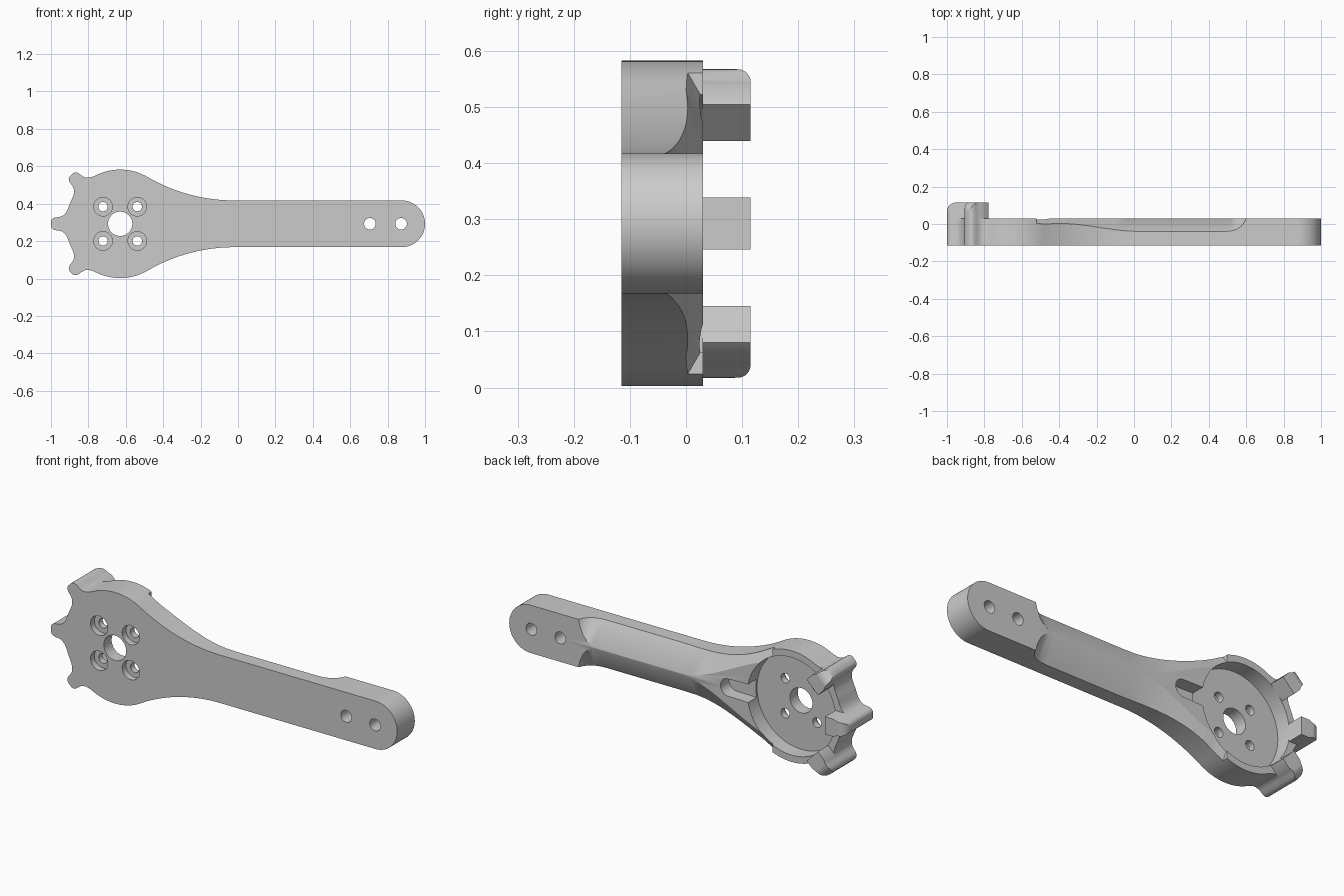
import bpy, bmesh, math
from mathutils import Vector

if "Cube" in bpy.data.objects:
    bpy.data.objects.remove(bpy.data.objects["Cube"])

CX, CZ = -0.63, 0.2925          # motor mount centre
FRONT, BACK, TOP = -0.115, 0.03, 0.115
R, ARM = 0.29, 0.125            # mount radius, arm half width
TAU = math.tau

grey = bpy.data.materials.new("grey plastic")
grey.diffuse_color = (0.6, 0.6, 0.6, 1)
grey.use_nodes = True
grey.node_tree.nodes["Principled BSDF"].inputs["Base Color"].default_value = grey.diffuse_color


def loft(name, a, b):
    """Solid between two matching rings of 3D points."""
    bm = bmesh.new()
    va = [bm.verts.new(p) for p in a]
    vb = [bm.verts.new(p) for p in b]
    bm.faces.new(va)
    bm.faces.new(vb[::-1])
    n = len(a)
    for i in range(n):
        j = (i + 1) % n
        bm.faces.new((va[i], vb[i], vb[j], va[j]))
    bmesh.ops.recalc_face_normals(bm, faces=bm.faces)
    me = bpy.data.meshes.new(name)
    bm.to_mesh(me)
    bm.free()
    me.materials.append(grey)
    ob = bpy.data.objects.new(name, me)
    bpy.context.collection.objects.link(ob)
    return ob


def prism(name, pts, y0, y1):
    """Extrude an (x, z) outline along y; z is measured from the centre line."""
    return loft(name, [(x, y0, z + CZ) for x, z in pts], [(x, y1, z + CZ) for x, z in pts])


def arc(x, z, r, a0, a1, n):
    return [(x + r * math.cos(a0 + (a1 - a0) * i / n),
             z + r * math.sin(a0 + (a1 - a0) * i / n)) for i in range(n + 1)]


def disc(name, x, z, r, y0, y1, n=32):
    return prism(name, arc(x, z, r, 0, TAU, n)[:-1], y0, y1)


def boolean(ob, tool, op='DIFFERENCE'):
    m = ob.modifiers.new("cut", 'BOOLEAN')
    m.operation, m.solver, m.object = op, 'EXACT', tool
    bpy.context.view_layer.objects.active = ob
    bpy.ops.object.modifier_apply(modifier=m.name)
    bpy.data.objects.remove(tool)


def polar(angle, t, r):
    """Point at radius r along a direction, shifted sideways by t."""
    c, s = math.cos(angle), math.sin(angle)
    return (CX + c * r - s * t, s * r + c * t)


def smooth(ob):
    bpy.ops.object.select_all(action='DESELECT')
    ob.select_set(True)
    bpy.context.view_layer.objects.active = ob
    bpy.ops.object.shade_smooth_by_angle(angle=math.radians(30))


# Half outline of a lug: (sideways, radius), flaring into the mount circle
flare = [(0.1, 0.272), (0.087, 0.277), (0.072, 0.283), (0.057, 0.292), (0.046, 0.303),
         (0.039, 0.316), (0.036, 0.33), (0.034, 0.347), (0.03, 0.358), (0.023, 0.366),
         (0.013, 0.37), (0, 0.37)]
full = [(-t, r) for t, r in flare] + flare[-2::-1]
spread = math.atan2(0.1, 0.272)
lug_up, lug_left = math.radians(135), math.pi

# Upper half of the outline, from the arm end round to the left lug
fx = -0.02
FR = ((fx - CX) ** 2 + ARM ** 2 - R ** 2) / (2 * (R - ARM))     # neck fillet radius
meet = math.atan2(ARM + FR, fx - CX)
upper = arc(1 - ARM, 0, ARM, 0, math.pi / 2, 16)
upper += arc(fx, ARM + FR, FR, -math.pi / 2, meet - math.pi, 20)
upper += arc(CX, 0, R, meet, lug_up - spread, 16)[1:-1]
upper += [polar(lug_up, t, r) for t, r in full]
upper += arc(CX, 0, R, lug_up + spread, lug_left - spread, 3)[1:-1]
upper += [polar(lug_left, -t, r) for t, r in flare]
outline = upper + [(x, -z) for x, z in upper[-2:0:-1]]
body = prism("arm_body", outline, FRONT, BACK)

# Sloping cuts on both back edges of the arm
edge = [(0.62, 0.06), (0.6, 0.03), (0.59, 0.008), (0.573, -0.013), (0.55, -0.028),
        (0.52, -0.037), (0.485, -0.04), (0.03, -0.04), (-0.04, -0.037), (-0.1, -0.029),
        (-0.17, -0.014), (-0.25, 0.008), (-0.33, 0.031), (-0.4, 0.05), (-0.46, 0.064),
        (-0.52, 0.085), (-0.52, 0.4), (0.62, 0.4)]
for side in (1, -1):
    rings = [[(x, y + 0.57 * (ARM - s), CZ + side * s) for x, y in edge] for s in (0.002, 0.32)]
    boolean(body, loft("edge_cutter", *rings))

# Motor recess and wire slot
FLOOR = -0.05
boolean(body, disc("recess_cutter", CX, 0, 0.255, FLOOR, 0.3, 72))
slot = [(-0.5, 0.05)] + arc(-0.265, 0, 0.045, math.pi / 2, -math.pi / 2, 16) + [(-0.5, -0.05)]
boolean(body, prism("slot_cutter", slot, FLOOR + 0.01, 0.3))

# Shaft hole, four counterbored screw holes, two arm holes
boolean(body, disc("shaft_cutter", CX, 0, 0.065, -0.3, 0.3, 40))
for sx in (1, -1):
    for sz in (1, -1):
        x, z = CX + sx * 0.0915, sz * 0.0915
        boolean(body, disc("bore_cutter", x, z, 0.05, -0.3, -0.083))
        boolean(body, disc("screw_cutter", x, z, 0.025, -0.3, 0.3, 24))
for x in (0.705, 0.872):
    boolean(body, disc("bolt_cutter", x, 0, 0.031, -0.3, 0.3))
smooth(body)

# Three raised lugs with rounded outer tops
W, INNER = 0.046, 0.254
half = [(W, INNER)] + [p for p in flare if p[0] <= W]
plan = [(-t, r) for t, r in half] + half[-2::-1]
profile = [(0.2, BACK - 0.05), (0.4, BACK - 0.05), (0.4, 0.065)]
profile = [(0.2, 0.0), (0.3705, 0.0)] + arc(0.3205, 0.065, 0.05, 0, math.pi / 2, 10) + [(0.2, TOP)]
for name, ang in (("upper_lug", lug_up), ("left_lug", lug_left), ("lower_lug", -lug_up)):
    lug = prism(name, [polar(ang, t, r) for t, r in plan], BACK, 0.2)
    rings = []
    for t in (-0.08, 0.08):
        pts = [(polar(ang, t, r), y) for r, y in profile]
        rings.append([Vector((p[0], y, p[1] + CZ)) for p, y in pts])
    boolean(lug, loft("lug_shape", *rings), 'INTERSECT')
    smooth(lug)
